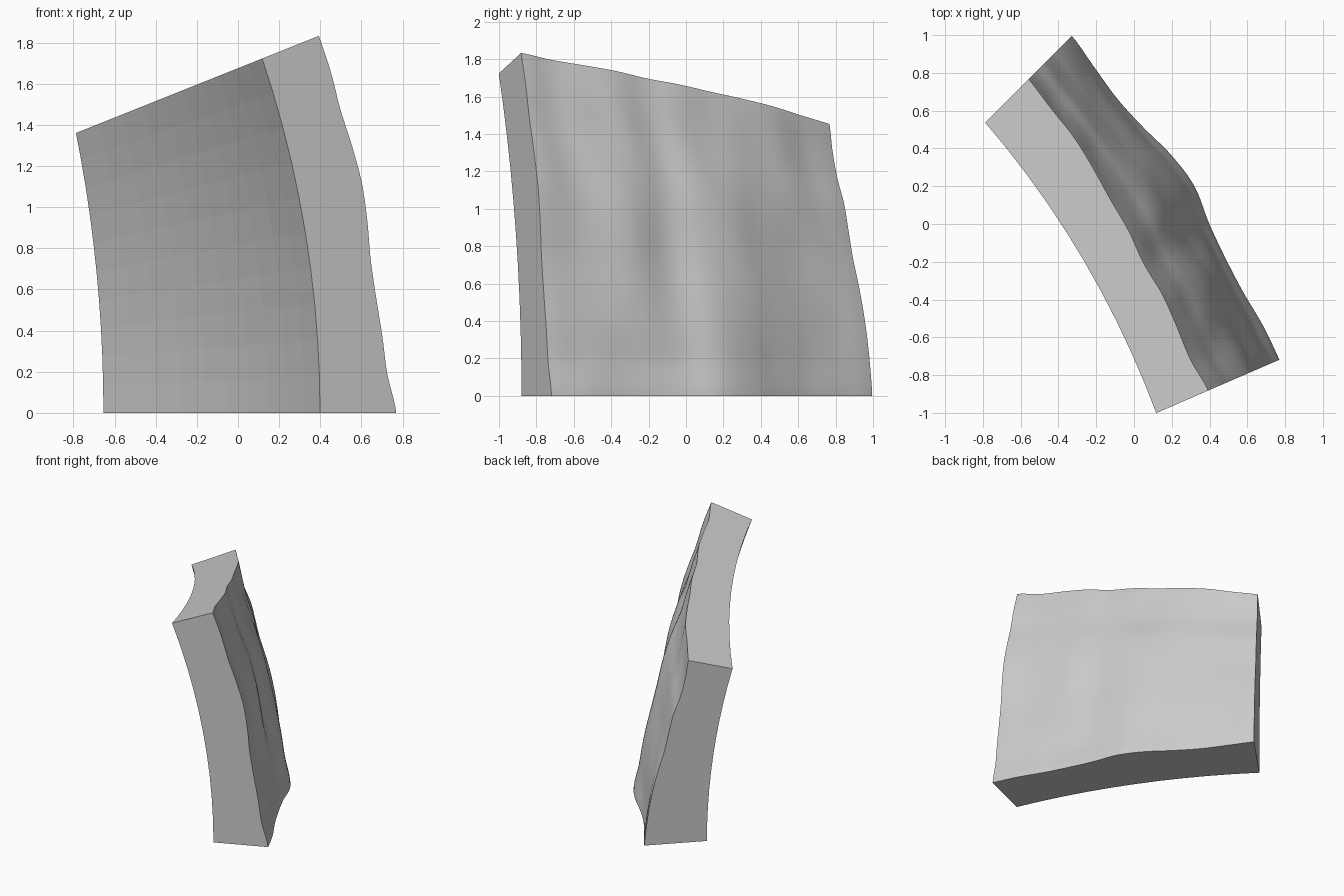
import bpy, bmesh, math
from mathutils import Vector, noise

if "Cube" in bpy.data.objects:
    bpy.data.objects.remove(bpy.data.objects["Cube"])

# Fragment of a thick spherical shell: smooth inner dome, weathered outer face
CENTRE = Vector((-4.19, -2.865, 0))
R_IN = 5.0
PHI0, PHI1 = math.radians(23.4), math.radians(45)

# Outer radius along the four edges (offset from 5, eleven even steps each)
BOTTOM = [.404, .400, .386, .390, .411, .453, .448, .420, .410, .430, .460]
TOP = [.320, .290, .293, .297, .284, .300, .304, .320, .333, .330, .338]
NEAR = [.404, .360, .343, .327, .321, .333, .340, .330, .317, .322, .320]
FAR = [.460, .447, .432, .413, .390, .365, .354, .347, .325, .323, .338]
# Ridges and hollows on the weathered face: u, v, width u, width v, height
BUMPS = [(.27, .42, .09, .22, .022), (.40, .5, .07, .25, -.015),
         (.60, .42, .09, .25, .018), (.13, .6, .06, .2, -.008)]


def curve(p, t):
    """Catmull-Rom through evenly spaced values."""
    x = t * (len(p) - 1)
    i = min(int(x), len(p) - 2)
    f = x - i
    a, b, c, d = (p[max(0, min(len(p) - 1, i + k))] for k in (-1, 0, 1, 2))
    return b + .5 * f * (c - a + f * (2*a - 5*b + 4*c - d + f * (3*(b - c) + d - a)))


def outer_radius(u, v):
    # blend the four edge profiles across the face
    r = (1 - v) * curve(BOTTOM, u) + v * curve(TOP, u)
    r += (1 - u) * curve(NEAR, v) + u * curve(FAR, v)
    r -= ((1 - u) * ((1 - v) * BOTTOM[0] + v * TOP[0])
          + u * ((1 - v) * BOTTOM[-1] + v * TOP[-1]))
    fade = min(1, 12 * u * (1 - u)) * min(1, 12 * v * (1 - v))
    for bu, bv, wu, wv, h in BUMPS:
        r += fade * h * math.exp(-((u - bu) / wu) ** 2 - ((v - bv) / wv) ** 2)
    r += fade * .008 * noise.noise(Vector((u * 8 + v * 2, v * 4 - u * 2, 3.7)))
    return R_IN + r


def point(u, v, r):
    # the top cut is a plane through the sphere centre, rising with x
    phi = PHI0 + (PHI1 - PHI0) * u
    e = v * math.atan(.4 * math.cos(phi))
    return CENTRE + r * Vector((math.cos(e) * math.cos(phi),
                                math.cos(e) * math.sin(phi), math.sin(e)))


def add_grid(bm, n, radius, smooth):
    g = [[bm.verts.new(point(i / n, j / n, radius(i / n, j / n)))
          for j in range(n + 1)] for i in range(n + 1)]
    for i in range(n):
        for j in range(n):
            f = bm.faces.new((g[i][j], g[i+1][j], g[i+1][j+1], g[i][j+1]))
            f.smooth = smooth
    return g


bm = bmesh.new()
outer = add_grid(bm, 56, outer_radius, True)
inner = add_grid(bm, 10, lambda u, v: R_IN, False)

# Flat cut sides joining the two faces
edges = [lambda g: g[0], lambda g: g[-1],
         lambda g: [c[0] for c in g], lambda g: [c[-1] for c in g]]
for edge in edges:
    bm.faces.new(edge(outer) + edge(inner)[::-1])
bmesh.ops.recalc_face_normals(bm, faces=bm.faces)
for e in bm.edges:
    e.smooth = e.calc_face_angle(0) < math.radians(35)

mesh = bpy.data.meshes.new("shell_fragment")
bm.to_mesh(mesh)
bm.free()
stone = bpy.data.materials.new("light grey stone")
stone.diffuse_color = (.6, .6, .6, 1)
stone.use_nodes = True
stone.node_tree.nodes["Principled BSDF"].inputs["Base Color"].default_value = stone.diffuse_color
mesh.materials.append(stone)
obj = bpy.data.objects.new("shell_fragment", mesh)
bpy.context.collection.objects.link(obj)
